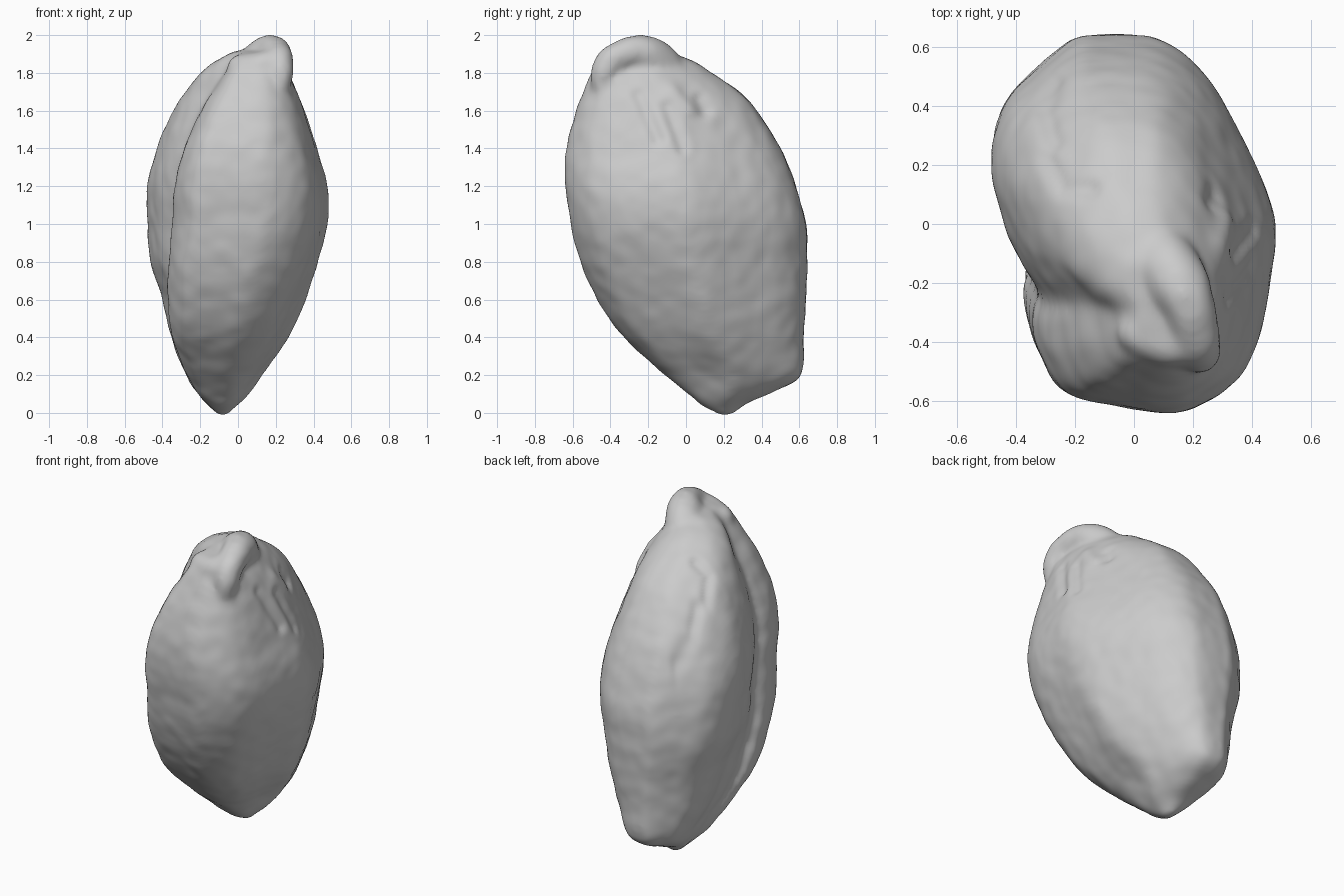
import bpy, bmesh
from mathutils import Vector, noise

if "Cube" in bpy.data.objects:
    bpy.data.objects.remove(bpy.data.objects["Cube"], do_unlink=True)

# Height, left/right limits, front/back limits, sideways lean of the front lobe
LEVELS = [
    (-.015, -.1, -.06, .18, .24, -.13), (.05, -.17, .01, .07, .32, -.13),
    (.1, -.215, .06, .01, .44, -.13), (.2, -.275, .13, -.11, .61, -.13),
    (.4, -.355, .27, -.33, .62, -.13), (.6, -.4, .36, -.47, .635, -.1),
    (.8, -.465, .425, -.56, .64, -.03), (1, -.48, .475, -.61, .635, 0),
    (1.2, -.48, .475, -.64, .58, .01), (1.4, -.43, .415, -.635, .5, .03),
    (1.6, -.345, .35, -.585, .375, .07), (1.7, -.28, .31, -.545, .28, .11),
    (1.8, -.2, .26, -.5, .14, .14), (1.87, -.11, .2, -.45, .02, .14),
    (1.915, -.02, .14, -.36, -.1, .14)]

# Horizontal section, with the seam notch on the front corner
SECTION = [
    (-.1, .635), (.1, .62), (.25, .5), (.35, .33), (.43, .16), (.48, 0), (.46, -.18),
    (.42, -.38), (.35, -.52), (.22, -.61), (.1, -.635), (-.1, -.6), (-.25, -.56),
    (-.33, -.42), (-.345, -.3), (-.325, -.22), (-.38, -.12), (-.43, 0), (-.48, .22),
    (-.44, .4), (-.33, .52), (-.2, .62)]


def spline(points, steps, closed):
    """Smooth curve through the points."""
    n = len(points)
    pick = (lambda i: points[i % n]) if closed else (lambda i: points[max(0, min(n - 1, i))])
    out = []
    for i in range(n if closed else n - 1):
        a, b, c, d = (Vector(pick(i + k)) for k in (-1, 0, 1, 2))
        for s in range(steps):
            t = s / steps
            out.append(b + (c - a) * (t / 2) + (a * 2 - b * 5 + c * 4 - d) * (t * t / 2)
                       + (b * 3 - a - c * 3 + d) * (t ** 3 / 2))
    if not closed:
        out.append(Vector(points[-1]))
    return out


def loft(bm):
    outline = spline(SECTION, 4, True)
    rings = []
    for z, x0, x1, y0, y1, lean in spline(LEVELS, 4, False):
        cx, cy = (x0 + x1) / 2, (y0 + y1) / 2
        sx, sy = (x1 - x0) / .96, (y1 - y0) / 1.27
        ring = []
        for p in outline:
            # The left of the front lobe leans more than its right
            front = max(0, min(1, -p.y / .3))
            side = max(.4, min(1, .65 - p.x))
            x = max(-.48, min(.48, p.x + lean * front * side))
            ring.append(bm.verts.new((cx + x * sx, cy + p.y * sy, z)))
        rings.append(ring)
    n = len(outline)
    for low, high in zip(rings, rings[1:]):
        for i in range(n):
            j = (i + 1) % n
            bm.faces.new((low[i], low[j], high[j], high[i]))
    bm.faces.new(rings[0])
    bm.faces.new(rings[-1])


def chain(bm, points):
    """Overlapping balls (x, y, z, radius) along a smooth path."""
    for x, y, z, r in spline(points, 5, False):
        ball = bmesh.ops.create_icosphere(bm, subdivisions=3, radius=r)
        bmesh.ops.translate(bm, verts=ball["verts"], vec=(x, y, z))


def path_distance(p, path):
    best = 9
    for a, b in zip(path, path[1:]):
        a, b = Vector(a), Vector(b)
        t = max(0, min(1, (p - a).dot(b - a) / (b - a).length_squared))
        best = min(best, (p - a.lerp(b, t)).length)
    return best


# Body, stem nub and cap rim as one rough solid
bm = bmesh.new()
loft(bm)
chain(bm, [(.06, -.06, 1.78, .1), (.13, -.17, 1.87, .11), (.185, -.27, 1.91, .09),
           (.215, -.4, 1.86, .08), (.225, -.44, 1.77, .065), (.2, -.43, 1.64, .05)])
chain(bm, [(.2, -.4, 1.84, .085), (.11, -.4, 1.83, .085), (.02, -.37, 1.82, .08)])
# Puckered ridge beside the nub
chain(bm, [(.18, -.12, 1.74, .08), (.25, -.08, 1.67, .07), (.28, 0, 1.58, .06)])
bmesh.ops.recalc_face_normals(bm, faces=bm.faces)
rough = bpy.data.meshes.new("rough_body")
bm.to_mesh(rough)
bm.free()
body = bpy.data.objects.new("seed_body", rough)
bpy.context.collection.objects.link(body)

# Fuse and soften
remesh = body.modifiers.new("fuse", "REMESH")
remesh.mode = "VOXEL"
remesh.voxel_size = .016
soften = body.modifiers.new("soften", "SMOOTH")
soften.factor = .5
soften.iterations = 16
graph = bpy.context.evaluated_depsgraph_get()
mesh = bpy.data.meshes.new_from_object(body.evaluated_get(graph))
body.modifiers.clear()
body.data = mesh

# Wrinkles: back ones follow the plan, side ones follow the elevation
BACK_FOLDS = [[(-.27, .48), (-.3, .38), (-.27, .28)], [(-.29, .22), (-.24, .12), (-.15, .12)]]
SIDE_FOLDS = [[(-.25, 1.68), (-.15, 1.45)], [(-.1, 1.62), (-.02, 1.4)], [(.07, 1.66), (.1, 1.6)]]


def fold_depth(d, width):
    q = (d / width) ** 2
    return (q - 1) * 2.718 ** -q


bm = bmesh.new()
bm.from_mesh(mesh)
bm.normal_update()
moves = []
for v in bm.verts:
    p, n = v.co, v.normal
    amount = .003 * noise.noise(p * 5) + .004 * noise.noise(p * 11)
    if p.z > 1 and n.z > .05:
        amount += sum(.01 * fold_depth(path_distance(p.xy, f), .04) for f in BACK_FOLDS)
    if p.x > .1 and n.x > .2:
        amount += sum(.012 * fold_depth(path_distance(p.yz, f), .045) for f in SIDE_FOLDS)
    moves.append(n * amount)
for v, move in zip(bm.verts, moves):
    v.co += move
bm.to_mesh(mesh)
bm.free()

# Plain grey finish
grey = bpy.data.materials.new("plain_grey")
grey.use_nodes = True
colour = (.6, .6, .6, 1)
grey.diffuse_color = colour
grey.node_tree.nodes["Principled BSDF"].inputs["Base Color"].default_value = colour
mesh.materials.clear()
mesh.materials.append(grey)
mesh.polygons.foreach_set("use_smooth", [True] * len(mesh.polygons))
mesh.update()
